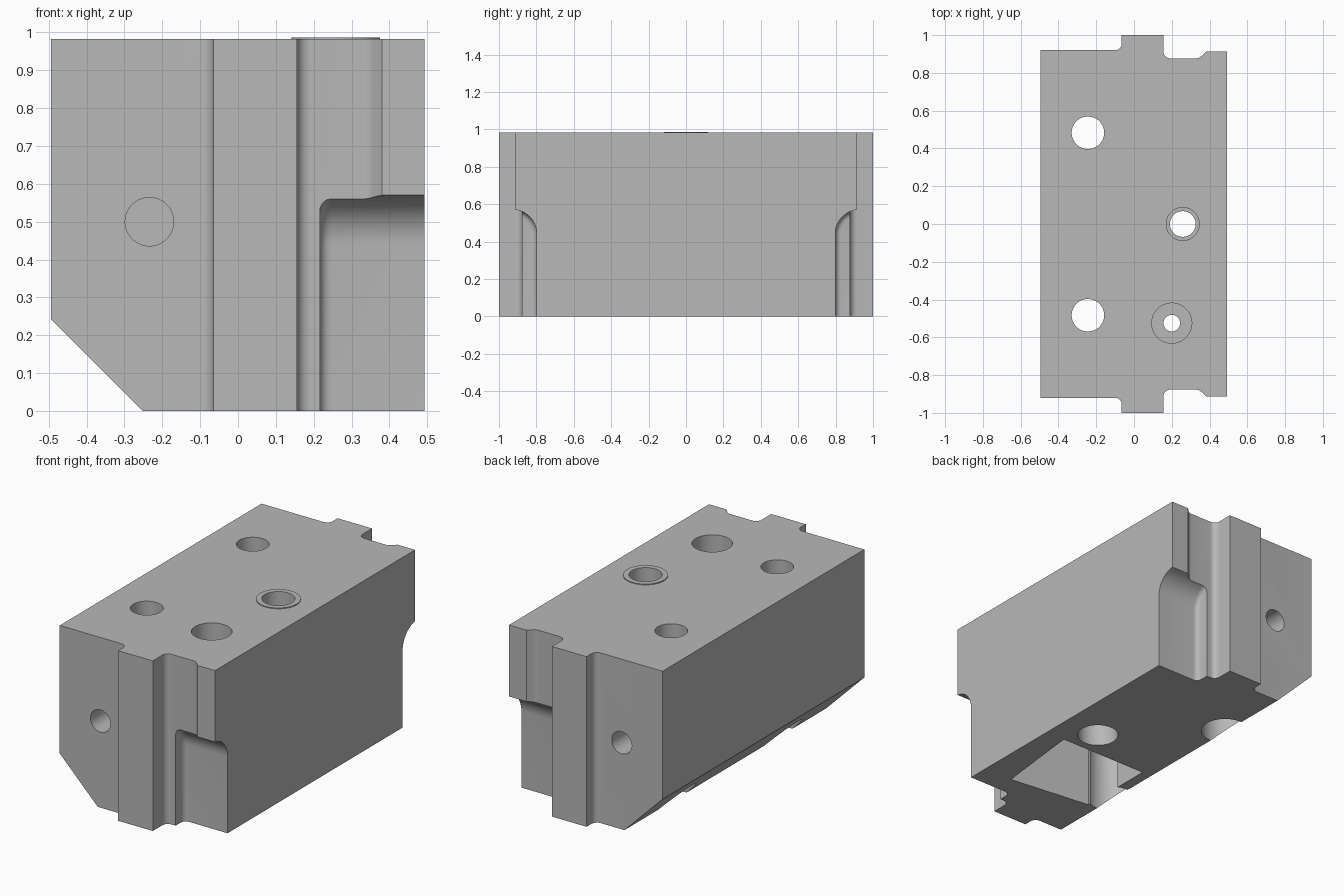
import bpy, bmesh, math
from mathutils import Vector

if "Cube" in bpy.data.objects:
    bpy.data.objects.remove(bpy.data.objects["Cube"])

H = 0.982

grey = bpy.data.materials.new("machined grey")
grey.diffuse_color = (0.48, 0.48, 0.48, 1)
grey.use_nodes = True
grey.node_tree.nodes["Principled BSDF"].inputs["Base Color"].default_value = grey.diffuse_color


def fillet(pts, steps=8):
    """Round the corners of a 2D outline given as (u, v, radius)."""
    out = []
    for i, (u, v, r) in enumerate(pts):
        p = Vector((u, v))
        if r == 0:
            out.append(p)
            continue
        a = (Vector(pts[i - 1][:2]) - p).normalized()
        b = (Vector(pts[(i + 1) % len(pts)][:2]) - p).normalized()
        half = a.angle(b) / 2
        c = p + (a + b).normalized() * (r / math.sin(half))
        t = r / math.tan(half)
        s, e = p + a * t - c, p + b * t - c
        turn = s.angle(e)
        for k in range(steps + 1):
            f = k / steps
            out.append(c + (s * math.sin((1 - f) * turn) + e * math.sin(f * turn)) / math.sin(turn))
    return out


def circle(u, v, r, n=64):
    return [(u + r * math.cos(2 * math.pi * k / n), v + r * math.sin(2 * math.pi * k / n))
            for k in range(n)]


def prism(name, pts, axis, lo, hi, bevel_lo=0):
    """Extrude a 2D outline along an axis, optionally rounding the low end."""
    place = {'x': lambda u, v, w: (w, u, v),
             'y': lambda u, v, w: (u, w, v),
             'z': lambda u, v, w: (u, v, w)}[axis]
    bm = bmesh.new()
    low = [bm.verts.new(place(u, v, lo)) for u, v in pts]
    high = [bm.verts.new(place(u, v, hi)) for u, v in pts]
    cap = bm.faces.new(low)
    bm.faces.new(high)
    for i in range(len(pts)):
        j = (i + 1) % len(pts)
        bm.faces.new((low[i], low[j], high[j], high[i]))
    bmesh.ops.recalc_face_normals(bm, faces=bm.faces)
    if bevel_lo:
        bmesh.ops.bevel(bm, geom=list(cap.edges), offset=bevel_lo, segments=5,
                        profile=0.5, affect='EDGES')
    me = bpy.data.meshes.new(name)
    bm.to_mesh(me)
    bm.free()
    me.materials.append(grey)
    ob = bpy.data.objects.new(name, me)
    bpy.context.collection.objects.link(ob)
    return ob


def cut(target, cutters):
    """Subtract the cutters, bake the result and remove them."""
    for c in cutters:
        m = target.modifiers.new("cut", 'BOOLEAN')
        m.operation, m.solver, m.object = 'DIFFERENCE', 'EXACT', c
    dg = bpy.context.evaluated_depsgraph_get()
    baked = bpy.data.meshes.new_from_object(target.evaluated_get(dg))
    target.modifiers.clear()
    target.data = baked
    for c in cutters:
        bpy.data.objects.remove(c)


def smooth(ob):
    bpy.ops.object.select_all(action='DESELECT')
    ob.select_set(True)
    bpy.context.view_layer.objects.active = ob
    bpy.ops.object.shade_smooth_by_angle(angle=math.radians(30))


# Block with a guide rib and relief groove on each end
end = [(-0.494, -0.92, 0), (-0.065, -0.92, 0.035), (-0.065, -1, 0), (0.156, -1, 0),
       (0.156, -0.877, 0.035), (0.345, -0.877, 0.04), (0.38, -0.912, 0), (0.492, -0.912, 0)]
outline = fillet(end + [(x, -y, r) for x, y, r in reversed(end)])
block = prism("block", outline, 'z', 0, H)

# Long lower chamfer on the left side
cutters = [prism("chamfer_cut", [(-0.6, 0.349), (-0.15, -0.101), (-0.6, -0.101)], 'y', -1.2, 1.2)]

for s in (-1, 1):
    # Lower corner recess with a rounded top
    recess = fillet([(s * 0.798, -0.1, 0), (s * 0.798, 0.571, 0.13),
                     (s * 1.2, 0.571, 0), (s * 1.2, -0.1, 0)], 14)
    cutters.append(prism("recess_cut", recess, 'x', 0.216, 0.7, 0.03))
    # Vertical mounting hole, wider from below
    cutters.append(prism("mount_cut", circle(-0.244, s * 0.483, 0.086), 'z', -0.1, 1.1))
    cutters.append(prism("mount_bore_cut", circle(-0.244, s * 0.483, 0.13), 'z', -0.1, 0.5))
    # Blind hole in the end face
    a, b = sorted((s * 0.7, s * 1.1))
    cutters.append(prism("end_hole_cut", circle(-0.234, 0.5, 0.064), 'y', a, b))

# Stepped port, and counterbored bolt hole
for u, v, r, lo, hi in [(0.258, 0, 0.087, 0.75, 1.1), (0.258, 0, 0.068, -0.1, 1.1),
                        (0.258, 0, 0.11, -0.1, 0.3),
                        (0.2, -0.525, 0.106, 0.78, 1.1), (0.2, -0.525, 0.044, -0.1, 1.1)]:
    cutters.append(prism("hole_cut", circle(u, v, r), 'z', lo, hi))

# Pocket in the underside
pocket = [(0.31, -0.675), (0.37, -0.155), (-0.19, -0.155), (-0.19, -0.615)]
cutters.append(prism("pocket_cut", pocket, 'z', -0.1, 0.46))

cut(block, cutters)
smooth(block)

# Thin raised seat around the port
seat = prism("port_seat", circle(0.258, 0, 0.117), 'z', H - 0.002, H + 0.005)
cut(seat, [prism("seat_cut", circle(0.258, 0, 0.087), 'z', 0.9, 1.1)])
smooth(seat)
